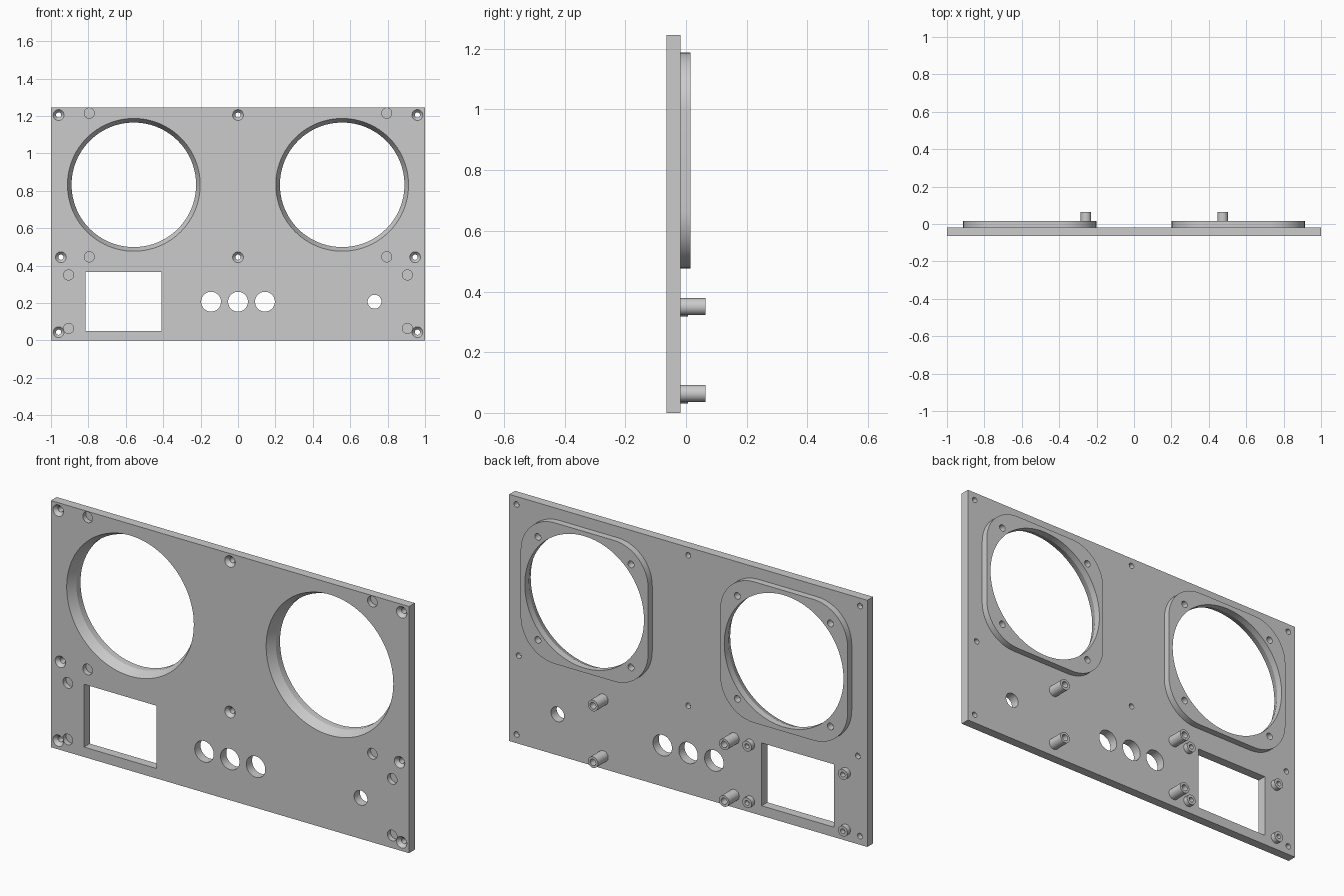
import bpy, bmesh
from math import sin, cos, pi, radians

if "Cube" in bpy.data.objects:
    bpy.data.objects.remove(bpy.data.objects["Cube"])

FRONT, BACK, PAD, TIP = -0.064, -0.018, 0.015, 0.064
HEIGHT = 1.245


def lathe(bm, x, z, profile, seg=32, cap_start=True, cap_end=True):
    """Revolve (radius, y) pairs around a y-parallel axis through (x, z)."""
    rings = [[bm.verts.new((x + r * cos(2 * pi * i / seg), y, z + r * sin(2 * pi * i / seg)))
              for i in range(seg)] for r, y in profile]
    for a, b in zip(rings, rings[1:]):
        for i in range(seg):
            j = (i + 1) % seg
            bm.faces.new((a[i], a[j], b[j], b[i]))
    if cap_start:
        bm.faces.new(rings[0])
    if cap_end:
        bm.faces.new(rings[-1])


def prism(bm, outline, y0, y1):
    """Extrude an (x, z) outline along y."""
    a = [bm.verts.new((x, y0, z)) for x, z in outline]
    b = [bm.verts.new((x, y1, z)) for x, z in outline]
    bm.faces.new(a)
    bm.faces.new(b)
    for i in range(len(a)):
        j = (i + 1) % len(a)
        bm.faces.new((a[i], a[j], b[j], b[i]))


def rect(x0, x1, z0, z1):
    return [(x0, z0), (x1, z0), (x1, z1), (x0, z1)]


def rounded_square(cx, cz, half, r, n=12):
    pts = []
    for k, (sx, sz) in enumerate([(1, 1), (-1, 1), (-1, -1), (1, -1)]):
        for i in range(n + 1):
            a = pi / 2 * (k + i / n)
            pts.append((cx + sx * (half - r) + r * cos(a), cz + sz * (half - r) + r * sin(a)))
    return pts


def finish(bm, name):
    bmesh.ops.recalc_face_normals(bm, faces=bm.faces[:])
    me = bpy.data.meshes.new(name)
    bm.to_mesh(me)
    bm.free()
    ob = bpy.data.objects.new(name, me)
    bpy.context.collection.objects.link(ob)
    return ob


def activate(ob):
    bpy.ops.object.select_all(action='DESELECT')
    ob.select_set(True)
    bpy.context.view_layer.objects.active = ob


def boolean(ob, other, operation):
    activate(ob)
    m = ob.modifiers.new("bool", 'BOOLEAN')
    m.object, m.operation, m.solver = other, operation, 'EXACT'
    bpy.ops.object.modifier_apply(modifier=m.name)
    bpy.data.objects.remove(other)


SPEAKERS = [(-0.557, 0.832), (0.557, 0.832)]

# Flat front panel
bm = bmesh.new()
prism(bm, rect(-1, 1, 0, HEIGHT), FRONT, BACK)
panel = finish(bm, "front_panel")

# Rounded mounting pads behind the speaker openings
bm = bmesh.new()
for x, z in SPEAKERS:
    prism(bm, rounded_square(x, z, 0.356, 0.19), BACK - 0.01, PAD)
boolean(panel, finish(bm, "speaker_pads"), 'UNION')

# All openings and recesses
bm = bmesh.new()
for x, z in SPEAKERS:
    # flared speaker opening with four blind screw holes
    lathe(bm, x, z, [(0.355, FRONT - 0.02), (0.355, FRONT), (0.333, BACK), (0.333, PAD + 0.02)], 96)
    for dx in (-0.26, 0.26):
        for dz in (-0.26, 0.26):
            lathe(bm, x + dx, z + dz, [(0.017, -0.02), (0.017, PAD + 0.02)], 24)
# display window
prism(bm, rect(-0.815, -0.41, 0.05, 0.367), FRONT - 0.02, BACK + 0.02)
# control holes
for x, r in ((-0.144, 0.053), (0, 0.053), (0.144, 0.053), (0.73, 0.037)):
    lathe(bm, x, 0.207, [(r, FRONT - 0.02), (r, BACK + 0.02)], 48)
# countersunk screw holes
for z, edge in ((1.205, 0.959), (0.445, 0.947), (0.044, 0.959)):
    for x in ((-edge, edge) if z < 0.1 else (-edge, 0, edge)):
        lathe(bm, x, z, [(0.029, FRONT - 0.02), (0.029, FRONT), (0.014, FRONT + 0.018),
                         (0.014, BACK + 0.02)])
# shallow round recesses on the front
for ax, zs in ((0.795, (1.215, 0.447)), (0.906, (0.35, 0.064))):
    for x in (-ax, ax):
        for z in zs:
            lathe(bm, x, z, [(0.027, FRONT - 0.02), (0.027, FRONT + 0.025)])
boolean(panel, finish(bm, "cutter"), 'DIFFERENCE')


# Hollow standoffs on the back
def standoff(name, x, z, r, bore, tip):
    bm = bmesh.new()
    lathe(bm, x, z, [(r, BACK), (r, tip), (bore, tip), (bore, BACK + 0.002)], 32, cap_start=False)
    return finish(bm, name)


parts = [panel]
for z in (0.064, 0.35):
    for x in (-0.257, 0.475):
        parts.append(standoff("long_standoff", x, z, 0.028, 0.016, TIP))
    for x in (-0.88, -0.345):
        parts.append(standoff("short_standoff", x, z - 0.007, 0.026, 0.012, BACK + 0.025))

for ob in parts:
    activate(ob)
    bpy.ops.object.shade_smooth_by_angle(angle=radians(25))
